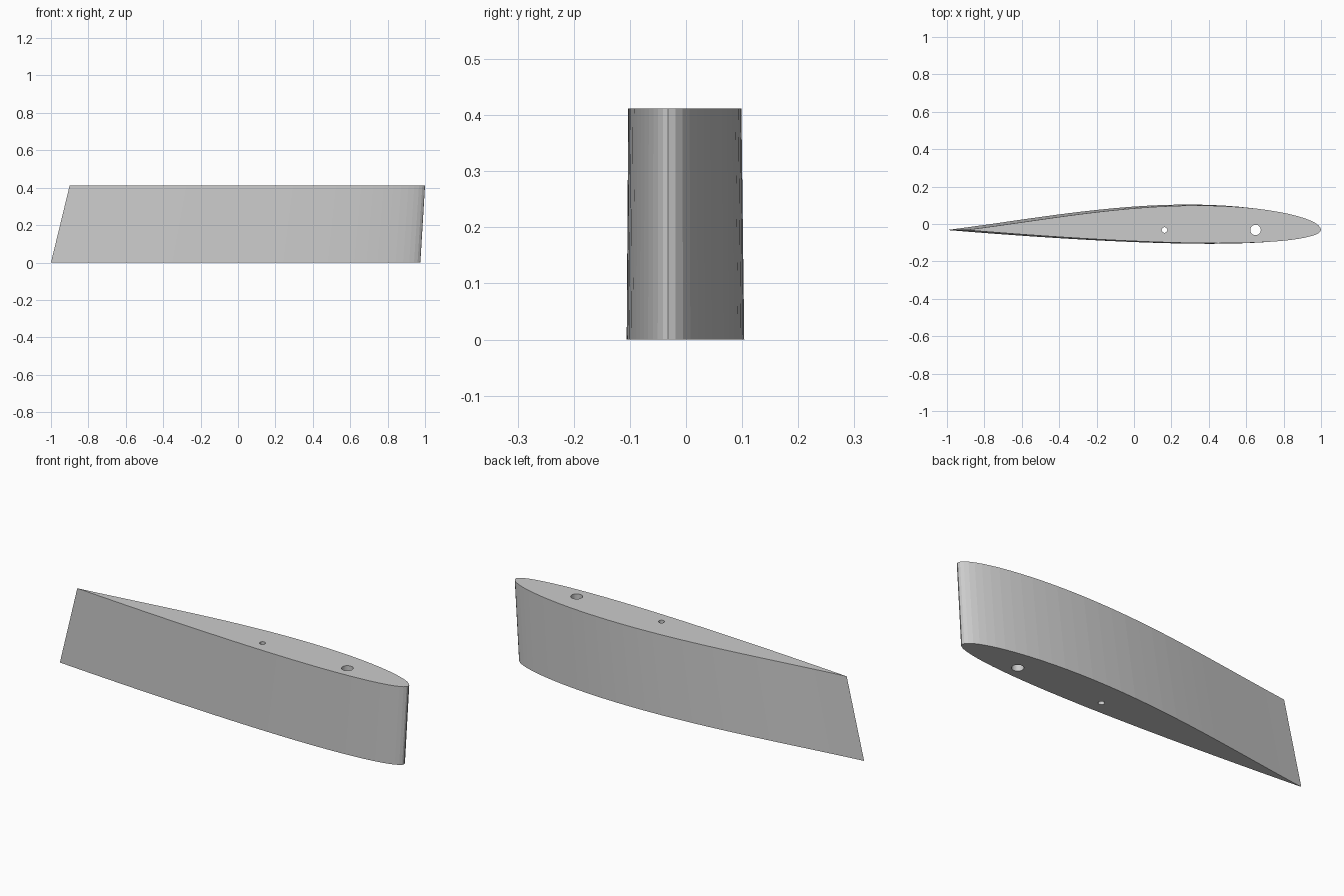
import bpy, bmesh, math

# Remove the default cube only
cube = bpy.data.objects.get("Cube")
if cube:
    bpy.data.objects.remove(cube, do_unlink=True)

HEIGHT = 0.412
CAMBER_Y = -0.032
SEGMENTS = 36
UPPER = (0.155, 0.216, 0.125)    # shape weights, nose to tail
LOWER = (0.108, 0.088, 0.083)

grey = bpy.data.materials.new("plain grey")
grey.use_nodes = True
grey.diffuse_color = (0.6, 0.6, 0.6, 1)
grey.node_tree.nodes["Principled BSDF"].inputs["Base Color"].default_value = (0.6, 0.6, 0.6, 1)


def half_thickness(c, w):
    """Rounded nose, sharp tail, blended by three weights."""
    shape = w[0] * (1 - c) ** 2 + 2 * w[1] * c * (1 - c) + w[2] * c * c
    return math.sqrt(c) * (1 - c) * shape


def section(tail, nose, z):
    """Closed loop from the tail along +y to the nose and back along -y."""
    chord = nose - tail
    steps = [(1 - math.cos(math.pi * i / SEGMENTS)) / 2 for i in range(SEGMENTS + 1)]
    loop = [(c, half_thickness(c, UPPER)) for c in reversed(steps)]
    loop += [(c, -half_thickness(c, LOWER)) for c in steps[1:-1]]
    return [(nose - c * chord, CAMBER_Y + y * chord, z) for c, y in loop]


# Tapered wing section with flat ends
bm = bmesh.new()
bottom = [bm.verts.new(p) for p in section(-1.0, 0.975, 0)]
top = [bm.verts.new(p) for p in section(-0.9, 1.0, HEIGHT)]
bm.faces.new(bottom)
bm.faces.new(top)
for i in range(len(bottom)):
    j = (i + 1) % len(bottom)
    bm.faces.new((bottom[i], bottom[j], top[j], top[i]))
bmesh.ops.recalc_face_normals(bm, faces=bm.faces)
mesh = bpy.data.meshes.new("wing_section")
bm.to_mesh(mesh)
bm.free()
wing = bpy.data.objects.new("wing_section", mesh)
bpy.context.collection.objects.link(wing)
mesh.materials.append(grey)

# Straight spar holes through the full height
for name, x, radius in (("small_spar_hole", 0.163, 0.015), ("large_spar_hole", 0.65, 0.028)):
    bpy.ops.mesh.primitive_cylinder_add(vertices=32, radius=radius, depth=1,
                                        location=(x, CAMBER_Y, HEIGHT / 2))
    cutter = bpy.context.object
    cutter.name = name
    cutter.hide_render = True
    cutter.data.materials.append(grey)
    cut = wing.modifiers.new(name, "BOOLEAN")
    cut.operation = "DIFFERENCE"
    cut.solver = "EXACT"
    cut.object = cutter
    bpy.ops.object.select_all(action="DESELECT")
    bpy.context.view_layer.objects.active = wing
    wing.select_set(True)
    bpy.ops.object.modifier_apply(modifier=cut.name)
    bpy.data.objects.remove(cutter, do_unlink=True)
